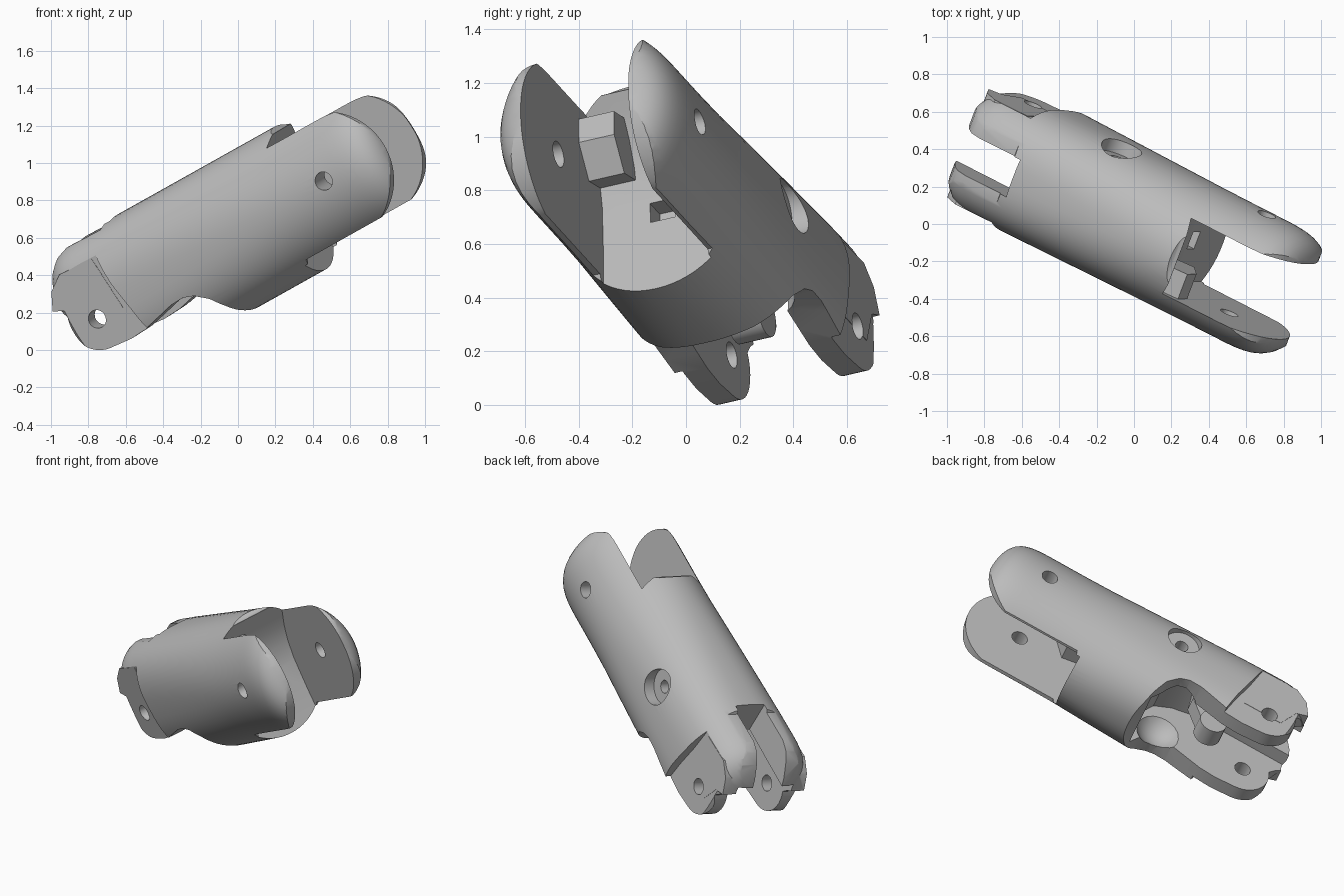
import bpy, bmesh, math
from mathutils import Matrix, Vector

cube = bpy.data.objects.get("Cube")
if cube:
    bpy.data.objects.remove(cube, do_unlink=True)

grey = bpy.data.materials.new("plain grey")
grey.use_nodes = True
grey.diffuse_color = (0.5, 0.5, 0.5, 1)
grey.node_tree.nodes["Principled BSDF"].inputs["Base Color"].default_value = (0.5, 0.5, 0.5, 1)


def finish(name, bm):
    bmesh.ops.recalc_face_normals(bm, faces=bm.faces)
    mesh = bpy.data.meshes.new(name)
    bm.to_mesh(mesh)
    bm.free()
    mesh.materials.append(grey)
    ob = bpy.data.objects.new(name, mesh)
    bpy.context.collection.objects.link(ob)
    return ob


def slab(name, outline, lo, hi):
    """Extrude a lengthwise/height outline across the width."""
    bm = bmesh.new()
    face = bm.faces.new([bm.verts.new((u, lo, w)) for u, w in outline])
    ext = bmesh.ops.extrude_face_region(bm, geom=[face])
    moved = [g for g in ext["geom"] if isinstance(g, bmesh.types.BMVert)]
    bmesh.ops.translate(bm, verts=moved, vec=(0, hi - lo, 0))
    return finish(name, bm)


def box(name, u0, u1, v0, v1, w0, w1):
    return slab(name, [(u0, w0), (u1, w0), (u1, w1), (u0, w1)], v0, v1)


def arc(cu, cw, r, a0, a1, n):
    steps = [math.radians(a0 + (a1 - a0) * i / n) for i in range(n + 1)]
    return [(cu + r * math.cos(a), cw + r * math.sin(a)) for a in steps]


def disc(name, u, w, r, lo, hi):
    return slab(name, arc(u, w, r, 0, 348.75, 31), lo, hi)


def ball(name, centre, radii):
    bm = bmesh.new()
    place = Matrix.Translation(centre) @ Matrix.Diagonal((*radii, 1))
    bmesh.ops.create_uvsphere(bm, u_segments=32, v_segments=16, radius=1, matrix=place)
    return finish(name, bm)


def combine(target, other, operation="DIFFERENCE"):
    mod = target.modifiers.new("combine", "BOOLEAN")
    mod.operation = operation
    mod.solver = "EXACT"
    mod.object = other
    bpy.context.view_layer.objects.active = target
    bpy.ops.object.modifier_apply(modifier=mod.name)
    bpy.data.objects.remove(other, do_unlink=True)


def shell():
    """Tube with rounded ends, elliptical at the fork and squarer at the hinge."""
    bm = bmesh.new()
    stations = []
    for i in range(10):
        t = math.sin(math.pi / 2 * (1 - i / 10)) * 0.995
        stations.append((-0.8 - 0.29 * t, (1 - t ** 3) ** (1 / 3)))
    stations += [(-0.8 + 0.19 * i, 1) for i in range(9)]
    for i in range(1, 13):
        t = math.sin(math.pi / 2 * i / 12) * 0.998
        stations.append((0.72 + 0.35 * t, (1 - t ** 4) ** (1 / 4)))
    rings = []
    for u, s in stations:
        power = 2 / (2 + 0.65 * min(1, max(0, (0.4 - u) / 1.1)))
        ring = []
        for k in range(72):
            a = 2 * math.pi * k / 72
            c, d = math.cos(a), math.sin(a)
            ring.append(bm.verts.new((u, 0.011 + 0.363 * s * math.copysign(abs(c) ** power, c),
                                      -0.05 + 0.4 * s * math.copysign(abs(d) ** power, d))))
        rings.append(ring)
    for a, b in zip(rings, rings[1:]):
        for k in range(72):
            j = (k + 1) % 72
            bm.faces.new((a[k], a[j], b[j], b[k]))
    bm.faces.new(rings[0])
    bm.faces.new(rings[-1])
    return finish("finger_segment", bm)


body = shell()

# Flat cheeks: trim the hinge lobes flat, then square up their tips
cheek = [(-1.4, 0.24), (-0.69, 0.225), (-0.67, 0.05), (-0.64, -0.12), (-0.58, -0.6), (-1.4, -0.6)]
combine(body, slab("front_cheek", cheek, -0.7, -0.295))
combine(body, slab("back_cheek", cheek, 0.312, 0.7))
pad = [(-0.93, 0.225), (-0.72, 0.215), (-0.7, -0.1), (-0.95, -0.1),
       (-1.0, 0.04), (-1.07, 0.07), (-1.02, 0.165)]
combine(body, slab("front_pad", pad, -0.297, -0.12), "UNION")
combine(body, slab("back_pad", pad, 0.13, 0.314), "UNION")

# Side outline: rounded fork, belly step, open arch, hinge lobe
side = [(-1.085, 0.08), (-1.05, 0.17), (-1.0, 0.25), (-0.95, 0.305), (-0.88, 0.33),
        (-0.65, 0.325), (-0.6, 0.4), (0.42, 0.4), (0.47, 0.33), (0.52, 0.3), (0.58, 0.302)]
side += [(u, min(w, 0.308)) for u, w in arc(0.711, -0.028, 0.347, 86, -68, 28)]
side += [(0.34, -0.35), (0.325, -0.38), (0.315, -0.5), (-0.1, -0.5), (-0.14, -0.455),
         (-0.17, -0.41), (-0.195, -0.35), (-0.23, -0.28), (-0.29, -0.225), (-0.35, -0.205),
         (-0.43, -0.208), (-0.55, -0.235), (-0.64, -0.255), (-0.75, -0.262)]
side += arc(-0.865, -0.081, 0.17, -95, -210, 12)
side += [(-1.04, 0.045)]
combine(body, slab("side_outline", side, -0.6, 0.6), "INTERSECT")

# Gap between the fork prongs, with a curved floor
fork = [(1.4, 0.6), (0.49, 0.6), (0.485, 0.32), (0.44, 0.26), (0.38, 0.17), (0.335, 0.07),
        (0.31, -0.05), (0.305, -0.25), (0.315, -0.6), (1.4, -0.6)]
combine(body, slab("fork_gap", fork, -0.204, 0.235))

# Hinge end: narrow slot through the top, wider pocket and bowl beneath
combine(body, box("top_slot", -1.4, -0.6, -0.105, 0.112, -0.2, 0.6))
pocket = [(-1.4, 0.12), (-0.45, 0.12), (-0.3, 0.08), (-0.2, 0.02), (-0.15, -0.1),
          (-0.14, -0.24), (-0.17, -0.33), (-0.23, -0.4), (-0.26, -0.6), (-1.4, -0.6)]
combine(body, slab("hinge_pocket", pocket, -0.2, 0.215))
combine(body, ball("arch_bowl", (-0.31, 0.01, -0.17), (0.2, 0.285, 0.2)))

# Hinge pin holes and the round screw recess
combine(body, disc("fork_pin_hole", 0.711, -0.028, 0.05, -0.7, 0.7))
combine(body, disc("hinge_pin_hole", -0.865, -0.081, 0.05, -0.7, 0.7))
combine(body, disc("screw_recess", -0.19, 0.08, 0.11, 0.3, 0.7))
combine(body, disc("screw_hole", -0.19, 0.08, 0.04, 0.1, 0.7))

# Small pocket in the fork floor
combine(body, box("floor_pocket", 0.22, 0.5, -0.01, 0.09, -0.16, -0.08))

# Stop block in the fork and lug in the hinge pocket
block = [(0.3, 0.03), (0.43, 0.0), (0.52, 0.12), (0.52, 0.22), (0.42, 0.24), (0.3, 0.1)]
combine(body, slab("stop_block", block, -0.215, -0.06), "UNION")
combine(body, disc("hinge_lug", -0.58, -0.12, 0.085, -0.06, 0.07), "UNION")
web = [(-0.62, -0.06), (-0.52, -0.15), (-0.4, -0.02), (-0.36, 0.18), (-0.56, 0.18)]
combine(body, slab("lug_web", web, -0.05, 0.06), "UNION")

# Smooth shading with crisp edges
bpy.ops.object.select_all(action="DESELECT")
body.select_set(True)
bpy.context.view_layer.objects.active = body
bpy.ops.object.shade_smooth_by_angle(angle=math.radians(30))

# Tilt the segment into its resting pose
along = Vector((0.797, -0.407, 0.446)).normalized()
up = Vector((-0.492, -0.012, 0.87))
across = up.cross(along).normalized()
up = along.cross(across)
pose = Matrix((along, across, up)).transposed().to_4x4()
pose.translation = (0, 0, 0.67)
body.data.transform(pose)
low = min(v.co.z for v in body.data.vertices)
body.data.transform(Matrix.Translation((0, 0, -low)))
